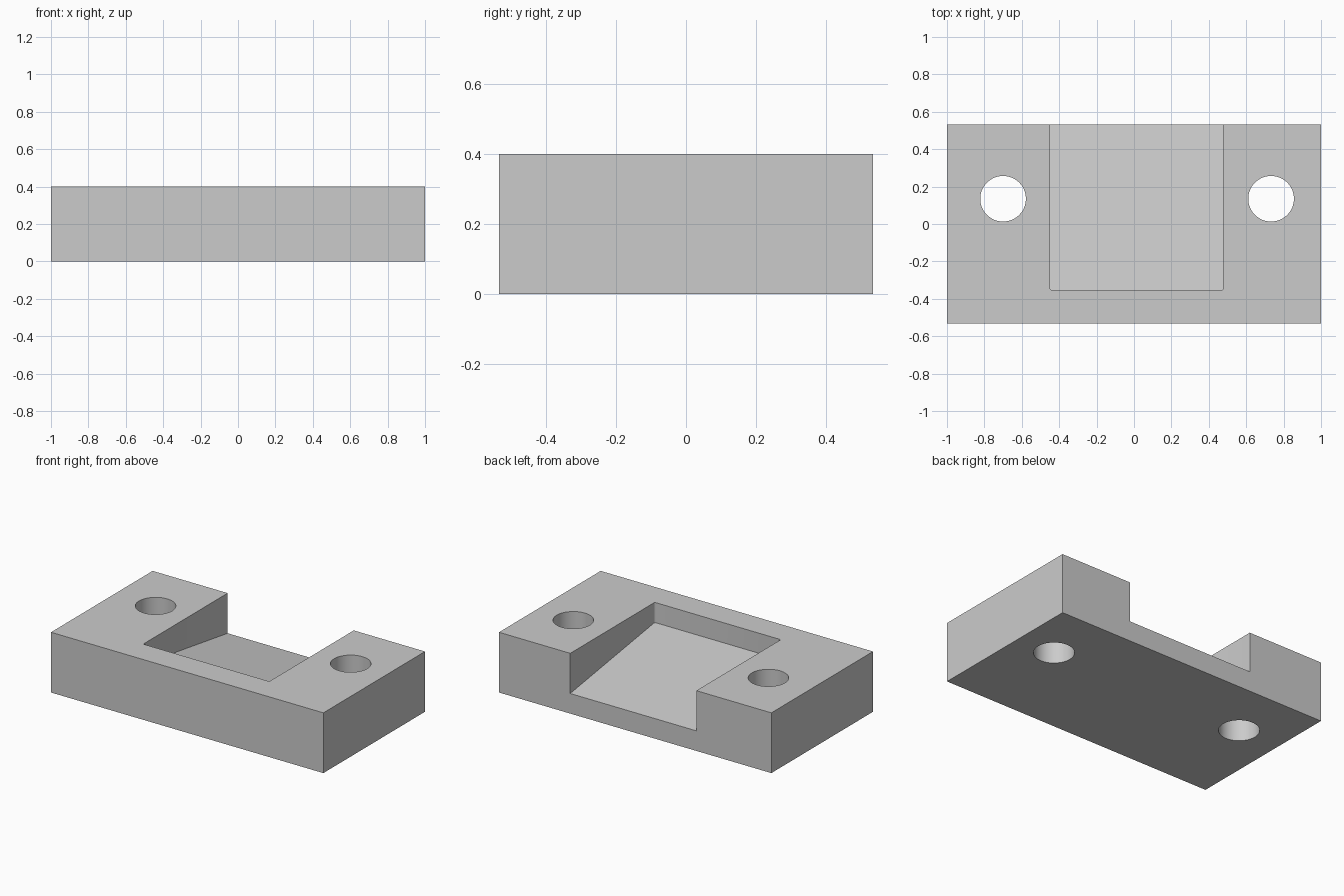
import bpy
import bmesh

default = bpy.data.objects.get("Cube")
if default:
    bpy.data.objects.remove(default, do_unlink=True)

HALF_X, HALF_Y, HEIGHT = 1.0, 0.533, 0.4
POCKET_LEFT, POCKET_RIGHT, POCKET_FRONT = 0.477, -0.449, -0.353
FLOOR_FRONT, FLOOR_BACK = HEIGHT * 2 / 3, HEIGHT / 3
OVER = 0.1

grey = bpy.data.materials.new("light grey")
grey.use_nodes = True
colour = (0.6, 0.6, 0.6, 1)
grey.diffuse_color = colour
grey.node_tree.nodes["Principled BSDF"].inputs["Base Color"].default_value = colour


def extrude_profile(name, profile, x0, x1, round_corner=0):
    """Extrude a (y, z) outline along x; optionally round its upright front edges."""
    bm = bmesh.new()
    face = bm.faces.new([bm.verts.new((x0, y, z)) for y, z in profile])
    grown = bmesh.ops.extrude_face_region(bm, geom=[face])
    moved = [v for v in grown["geom"] if isinstance(v, bmesh.types.BMVert)]
    bmesh.ops.translate(bm, verts=moved, vec=(x1 - x0, 0, 0))
    if round_corner:
        front = min(y for y, z in profile)
        edges = [e for e in bm.edges
                 if all(abs(v.co.y - front) < 1e-5 for v in e.verts)
                 and abs(e.verts[0].co.x - e.verts[1].co.x) < 1e-5]
        bmesh.ops.bevel(bm, geom=edges, offset=round_corner, segments=3,
                        profile=0.5, affect='EDGES')
    bmesh.ops.recalc_face_normals(bm, faces=bm.faces)
    mesh = bpy.data.meshes.new(name)
    bm.to_mesh(mesh)
    bm.free()
    mesh.materials.append(grey)
    obj = bpy.data.objects.new(name, mesh)
    bpy.context.collection.objects.link(obj)
    return obj


def cut(target, cutter):
    """Subtract the cutter and remove it."""
    mod = target.modifiers.new(cutter.name, 'BOOLEAN')
    mod.operation, mod.solver, mod.object = 'DIFFERENCE', 'EXACT', cutter
    cutter.hide_render = True
    bpy.ops.object.select_all(action='DESELECT')
    target.select_set(True)
    bpy.context.view_layer.objects.active = target
    bpy.ops.object.modifier_apply(modifier=mod.name)
    bpy.data.objects.remove(cutter, do_unlink=True)


# Rectangular block
block = extrude_profile("mounting_block", [
    (-HALF_Y, 0), (HALF_Y, 0), (HALF_Y, HEIGHT), (-HALF_Y, HEIGHT)], -HALF_X, HALF_X)

# Pocket open at the back, with a floor sloping down to the back
slope = (FLOOR_BACK - FLOOR_FRONT) / (HALF_Y - POCKET_FRONT)
pocket = extrude_profile("pocket_cutter", [
    (POCKET_FRONT, FLOOR_FRONT), (HALF_Y + OVER, FLOOR_BACK + slope * OVER),
    (HALF_Y + OVER, HEIGHT + OVER), (POCKET_FRONT, HEIGHT + OVER)],
    POCKET_RIGHT, POCKET_LEFT, round_corner=0.01)
cut(block, pocket)

# Screw holes through both sides
for x in (-0.7, 0.733):
    bpy.ops.mesh.primitive_cylinder_add(vertices=64, radius=0.122, depth=1,
                                        location=(x, 0.135, HEIGHT / 2))
    hole = bpy.context.object
    hole.name = "hole_cutter"
    hole.data.materials.append(grey)
    cut(block, hole)

bpy.ops.object.shade_smooth_by_angle()
